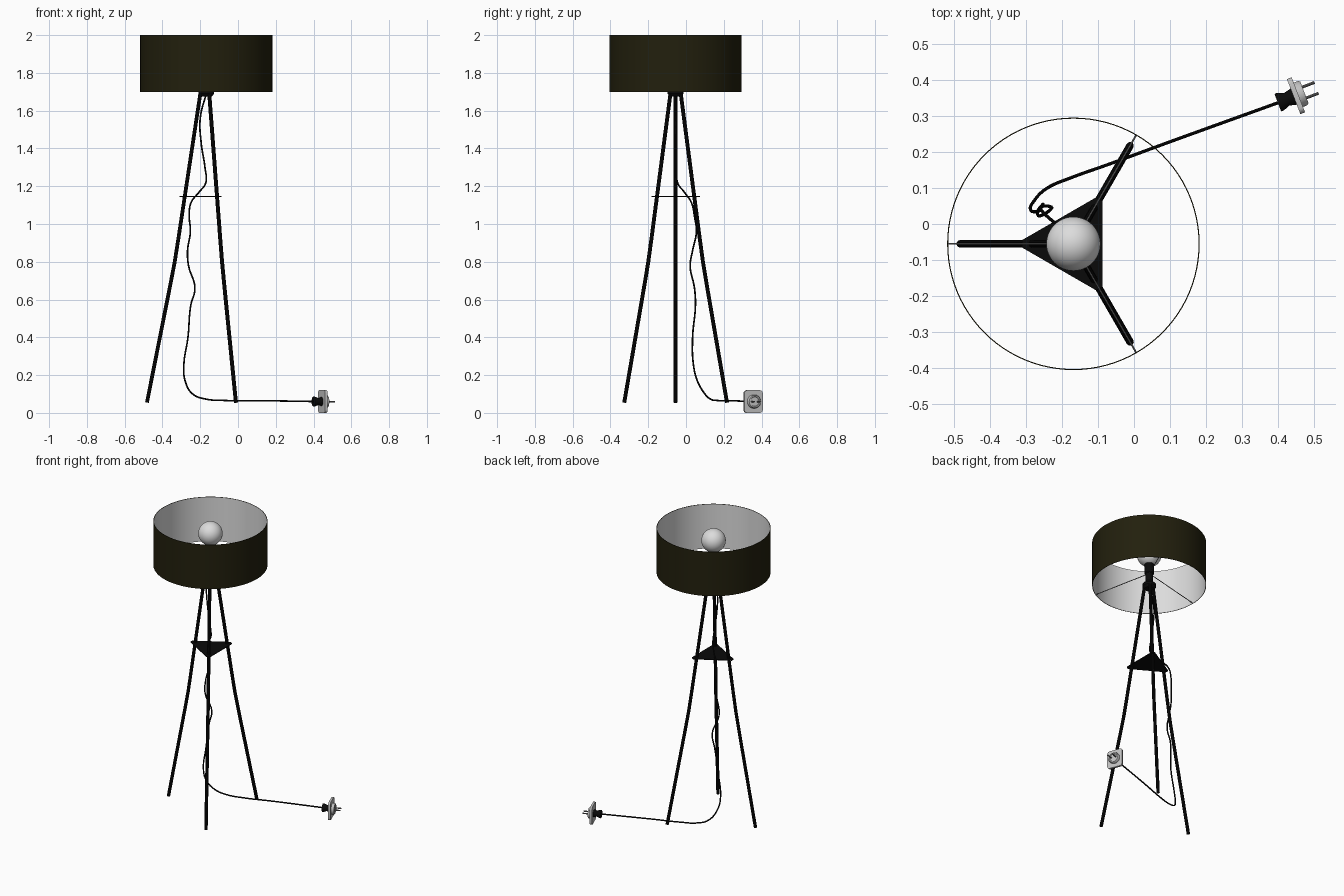
import bpy, bmesh
from math import sin, cos, pi, radians
from mathutils import Vector, Matrix

if "Cube" in bpy.data.objects:
    bpy.data.objects.remove(bpy.data.objects["Cube"])


def material(name, rgb, rough=0.6):
    m = bpy.data.materials.new(name)
    m.use_nodes = True
    m.diffuse_color = (*rgb, 1)
    bsdf = m.node_tree.nodes["Principled BSDF"]
    bsdf.inputs["Base Color"].default_value = (*rgb, 1)
    bsdf.inputs["Roughness"].default_value = rough
    return m


BLACK = material("black", (0.003, 0.003, 0.003))
OLIVE = material("dark olive fabric", (0.016, 0.014, 0.004))
LINING = material("white lining", (0.72, 0.72, 0.72))
GLASS = material("frosted white", (0.72, 0.72, 0.72))
GREY = material("plug grey", (0.55, 0.55, 0.55))
STEEL = material("steel", (0.2, 0.2, 0.2))

AXIS = Vector((-0.168, -0.055, 0))      # upright centre line of the lamp
ANGLES = [radians(a) for a in (60, 180, 300)]


def polar(r, a, z):
    return AXIS + Vector((r * cos(a), r * sin(a), z))


def finish(name, bm, *mats):
    bmesh.ops.remove_doubles(bm, verts=bm.verts, dist=1e-5)
    bmesh.ops.recalc_face_normals(bm, faces=bm.faces)
    me = bpy.data.meshes.new(name)
    bm.to_mesh(me)
    bm.free()
    for m in mats:
        me.materials.append(m)
    ob = bpy.data.objects.new(name, me)
    bpy.context.collection.objects.link(ob)
    bpy.ops.object.select_all(action="DESELECT")
    ob.select_set(True)
    bpy.context.view_layer.objects.active = ob
    bpy.ops.object.shade_smooth_by_angle(angle=radians(35))
    return ob


def lathe(name, profile, matrix, *mats, sides=48):
    """Spin a profile of (radius, height) points about local z."""
    bm = bmesh.new()
    vs = [bm.verts.new((r, 0, z)) for r, z in profile]
    es = [bm.edges.new(p) for p in zip(vs, vs[1:])]
    bmesh.ops.spin(bm, geom=vs + es, cent=(0, 0, 0), axis=(0, 0, 1),
                   angle=2 * pi, steps=sides, use_duplicate=False)
    ob = finish(name, bm, *mats)
    ob.matrix_world = matrix
    return ob


def tube(name, points, radius, mat, smooth=False, sides=3):
    """Round bar along a path, turned into a mesh."""
    cu = bpy.data.curves.new(name, "CURVE")
    cu.dimensions = "3D"
    cu.bevel_depth = radius
    cu.bevel_resolution = sides
    cu.use_fill_caps = True
    cu.resolution_u = 6
    sp = cu.splines.new("BEZIER" if smooth else "POLY")
    pts = sp.bezier_points if smooth else sp.points
    pts.add(len(points) - 1)
    for p, co in zip(pts, points):
        if smooth:
            p.co = co
            p.handle_left_type = p.handle_right_type = "AUTO"
        else:
            p.co = (*co, 1)
    tmp = bpy.data.objects.new(name + "_path", cu)
    bpy.context.collection.objects.link(tmp)
    bpy.context.view_layer.update()
    me = tmp.evaluated_get(bpy.context.evaluated_depsgraph_get()).to_mesh()
    bm = bmesh.new()
    bm.from_mesh(me)
    tmp.to_mesh_clear()
    bpy.data.objects.remove(tmp)
    for f in bm.faces:
        f.material_index = 0
    return finish(name, bm, mat)


def prism(name, outline, height, matrix, mat):
    """Extrude a flat outline upward along local z."""
    bm = bmesh.new()
    face = bm.faces.new([bm.verts.new((x, y, 0)) for x, y in outline])
    top = bmesh.ops.extrude_face_region(bm, geom=[face])["geom"]
    bmesh.ops.translate(bm, vec=(0, 0, height),
                        verts=[v for v in top if isinstance(v, bmesh.types.BMVert)])
    ob = finish(name, bm, mat)
    ob.matrix_world = matrix
    return ob


LAMP = Matrix.Translation(AXIS)

# Drum shade: fabric outside, white lining inside
R, WALL = 0.35, 0.003
shade = lathe("shade", [(R, 1.7), (R, 2), (R - WALL, 2), (R - WALL, 1.7), (R, 1.7)],
              LAMP, OLIVE, LINING, sides=96)
for f in shade.data.polygons:
    outward = f.normal.x * f.center.x + f.normal.y * f.center.y
    f.material_index = 1 if outward < -0.1 else 0

# Bulb and its socket
BULB_R, BULB_Z = 0.075, 1.915
arc = [radians(-90 + 7.5 * i) for i in range(25)]
lathe("bulb", [(BULB_R * cos(a), BULB_Z + BULB_R * sin(a)) for a in arc], LAMP, GLASS)
lathe("socket", [(0, 1.72), (0.022, 1.72), (0.022, 1.78), (0.03, 1.785),
                 (0.03, 1.85), (0, 1.85)], LAMP, BLACK, sides=32)
lathe("leg_hub", [(0, 1.675), (0.03, 1.675), (0.042, 1.69), (0.042, 1.705),
                  (0.025, 1.725), (0, 1.725)], LAMP, BLACK, sides=32)

# Tripod legs and the shade spokes
for i, a in enumerate(ANGLES, 1):
    tube(f"leg_{i}", [polar(0.314, a, 0.055), polar(0.19, a, 0.68), polar(0.167, a, 0.8),
                      polar(0.148, a, 0.92), polar(0.03, a, 1.7)], 0.0105, BLACK)
    tube(f"shade_spoke_{i}", [polar(0.02, a, 1.78), polar(R - 0.002, a, 1.704)],
         0.0025, STEEL, sides=1)

# Triangular brace plate with blunt corners
blunt = [(0.143 * cos(a) - s * 0.01 * sin(a), 0.143 * sin(a) + s * 0.01 * cos(a))
         for a in ANGLES for s in (-1, 1)]
prism("brace_plate", blunt, 0.005, Matrix.Translation(AXIS + Vector((0, 0, 1.142))), BLACK)

# Hanging power cable
tube("power_cable", [
    (-.165, -.055, 1.7), (-.2, -.05, 1.56), (-.195, -.05, 1.43), (-.175, -.05, 1.3),
    (-.17, -.045, 1.22), (-.205, -.01, 1.17), (-.25, .03, 1.11), (-.258, .045, 1.04),
    (-.252, .055, .96), (-.267, .035, .86), (-.262, .022, .78), (-.228, .045, .66),
    (-.25, .05, .57), (-.265, .035, .4), (-.287, .04, .25), (-.28, .06, .17),
    (-.24, .1, .1), (-.17, .13, .073), (-.08, .162, .066), (.1, .228, .065),
    (.41, .34, .06)], 0.0045, BLACK, smooth=True)

# Plug: local z points along the pins, local x is level, local y is up
d = Vector((cos(radians(21)), sin(radians(21)), 0))
side = Vector((0, 0, 1)).cross(d)
PLUG = Matrix((side, Vector((0, 0, 1)), d)).transposed().to_4x4()
PLUG.translation = Vector((0.45, 0.356, 0.06))

lathe("plug_grip", [(0, -0.055), (0.026, -0.055), (0.026, -0.047), (0.019, -0.028),
                    (0.024, -0.008), (0, -0.008)], PLUG, BLACK, sides=24)
corner, hx, hy = 0.016, 0.052, 0.06
rounded = []
for q, (sx, sy) in enumerate(((1, 1), (-1, 1), (-1, -1), (1, -1))):
    for k in range(5):
        a = pi / 2 * (q + k / 4)
        rounded.append((sx * (hx - corner) + corner * cos(a),
                        sy * (hy - corner) + corner * sin(a)))
prism("plug_flange", rounded, 0.014, PLUG @ Matrix.Translation((0, 0, -0.008)), GREY)
lathe("plug_face", [(0.036, 0), (0.036, 0.018), (0.032, 0.024), (0.026, 0.024),
                    (0.024, 0.02), (0, 0.02)], PLUG, GREY, sides=32)
for name, s in (("left", 1), ("right", -1)):
    tube(f"plug_pin_{name}", [PLUG @ Vector((s * 0.016, 0, z)) for z in (0.015, 0.06)],
         0.004, STEEL)
